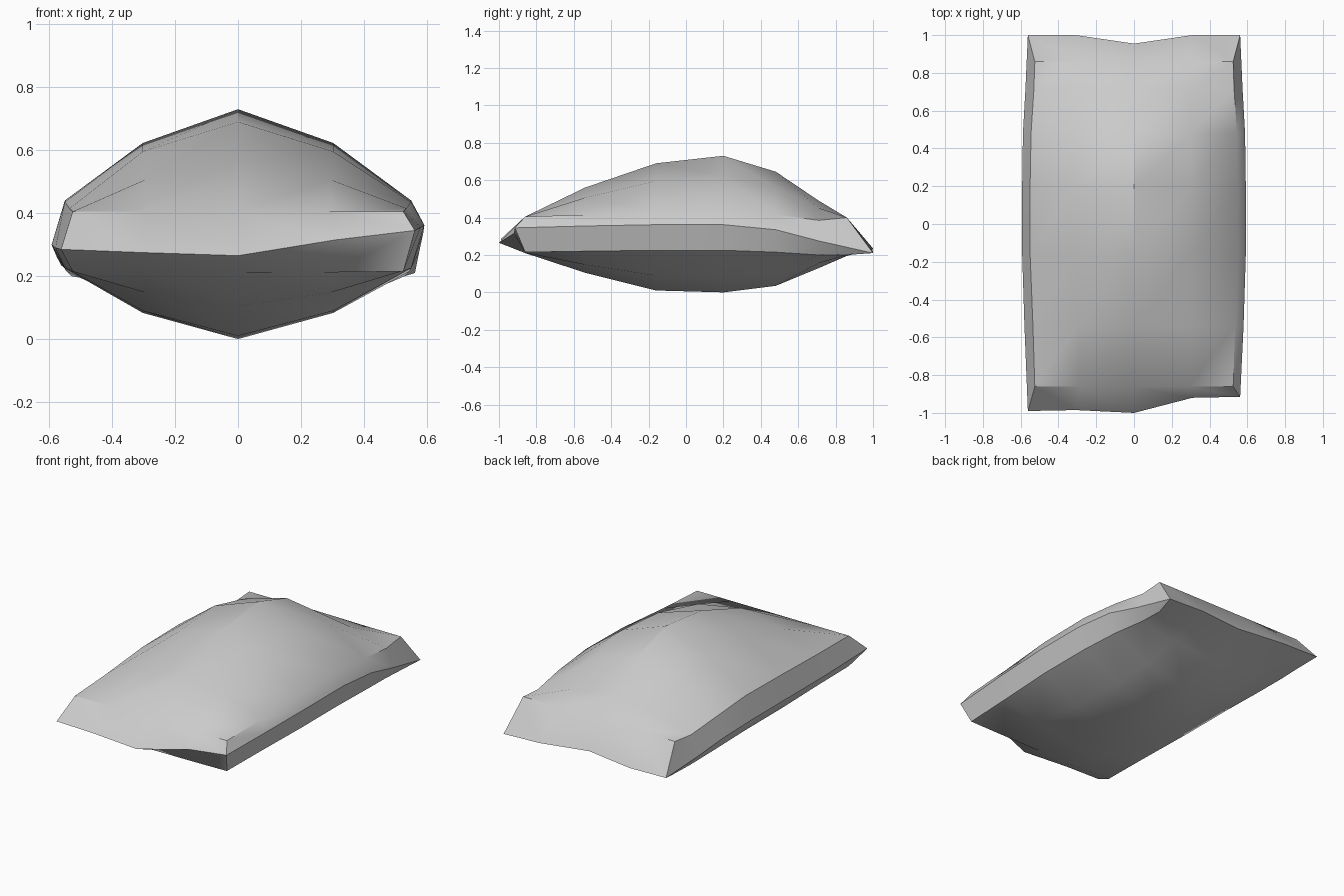
import bpy
import bmesh
import math

if "Cube" in bpy.data.objects:
    bpy.data.objects.remove(bpy.data.objects["Cube"])

# Lengthwise stations: y, crown height, belly height, upper seam z, lower seam z
ROWS = [
    (-0.86, 0.405, 0.21, 0.405, 0.215),
    (-0.54, 0.56, 0.105, 0.415, 0.22),
    (-0.16, 0.69, 0.01, 0.435, 0.225),
    (0.20, 0.73, 0.0, 0.44, 0.225),
    (0.48, 0.645, 0.035, 0.415, 0.215),
    (0.71, 0.49, 0.13, 0.385, 0.20),
    (0.86, 0.40, 0.195, 0.40, 0.20),
]
SEAM_X = [0.525, 0.535, 0.55, 0.55, 0.545, 0.53, 0.525]
RIM_X = [0.562, 0.58, 0.592, 0.592, 0.588, 0.575, 0.562]
RIM_Z_LEFT = [0.285, 0.29, 0.30, 0.30, 0.29, 0.26, 0.235]
RIM_Z_RIGHT = [0.345, 0.355, 0.362, 0.362, 0.335, 0.275, 0.21]
COLS = [-1, -0.55, 0, 0.55, 1]
SWELL = [0, 0.63, 1, 0.63, 0]
# Front and back lip points (y, z) from left to right
FRONT_LIP = [(-0.99, 0.285), (-0.985, 0.275), (-1.0, 0.265), (-0.92, 0.315), (-0.915, 0.345)]
BACK_LIP = [(1.0, 0.235), (1.0, 0.23), (0.955, 0.235), (1.0, 0.22), (1.0, 0.21)]

bm = bmesh.new()


def sheet(mid, edge):
    """Grid of vertices swelling from the seam to the centre line."""
    return [[bm.verts.new((c * SEAM_X[j], row[0], row[edge] + (row[mid] - row[edge]) * s))
             for c, s in zip(COLS, SWELL)] for j, row in enumerate(ROWS)]


def outline(grid):
    """Boundary of a grid, anticlockwise from the front left corner."""
    return (grid[0][:-1] + [r[-1] for r in grid[:-1]]
            + grid[-1][:0:-1] + [r[0] for r in grid[:0:-1]])


def skin(grid):
    for a, b in zip(grid, grid[1:]):
        for i in range(len(a) - 1):
            bm.faces.new((a[i], a[i + 1], b[i + 1], b[i]))


# Puffed top and belly
top, belly = sheet(1, 3), sheet(2, 4)
skin(top)
skin(belly)

# Outer rim ridge
n = len(ROWS)
front = [(c * RIM_X[0], *p) for c, p in zip(COLS, FRONT_LIP)]
back = [(c * RIM_X[-1], *p) for c, p in zip(COLS, BACK_LIP)]
right = [(RIM_X[j], ROWS[j][0], RIM_Z_RIGHT[j]) for j in range(1, n - 1)]
left = [(-RIM_X[j], ROWS[j][0], RIM_Z_LEFT[j]) for j in range(1, n - 1)]
rim = [bm.verts.new(p) for p in front + right + back[::-1] + left[::-1]]

# Bevelled bands joining both sheets to the rim
for loop in (outline(top), outline(belly)):
    for i in range(len(rim)):
        k = (i + 1) % len(rim)
        bm.faces.new((loop[i], rim[i], rim[k], loop[k]))

bmesh.ops.recalc_face_normals(bm, faces=bm.faces)
mesh = bpy.data.meshes.new("cushion")
bm.to_mesh(mesh)
bm.free()
cushion = bpy.data.objects.new("cushion", mesh)
bpy.context.collection.objects.link(cushion)
bpy.context.view_layer.objects.active = cushion
cushion.select_set(True)
bpy.ops.object.shade_smooth_by_angle(angle=math.radians(32))
